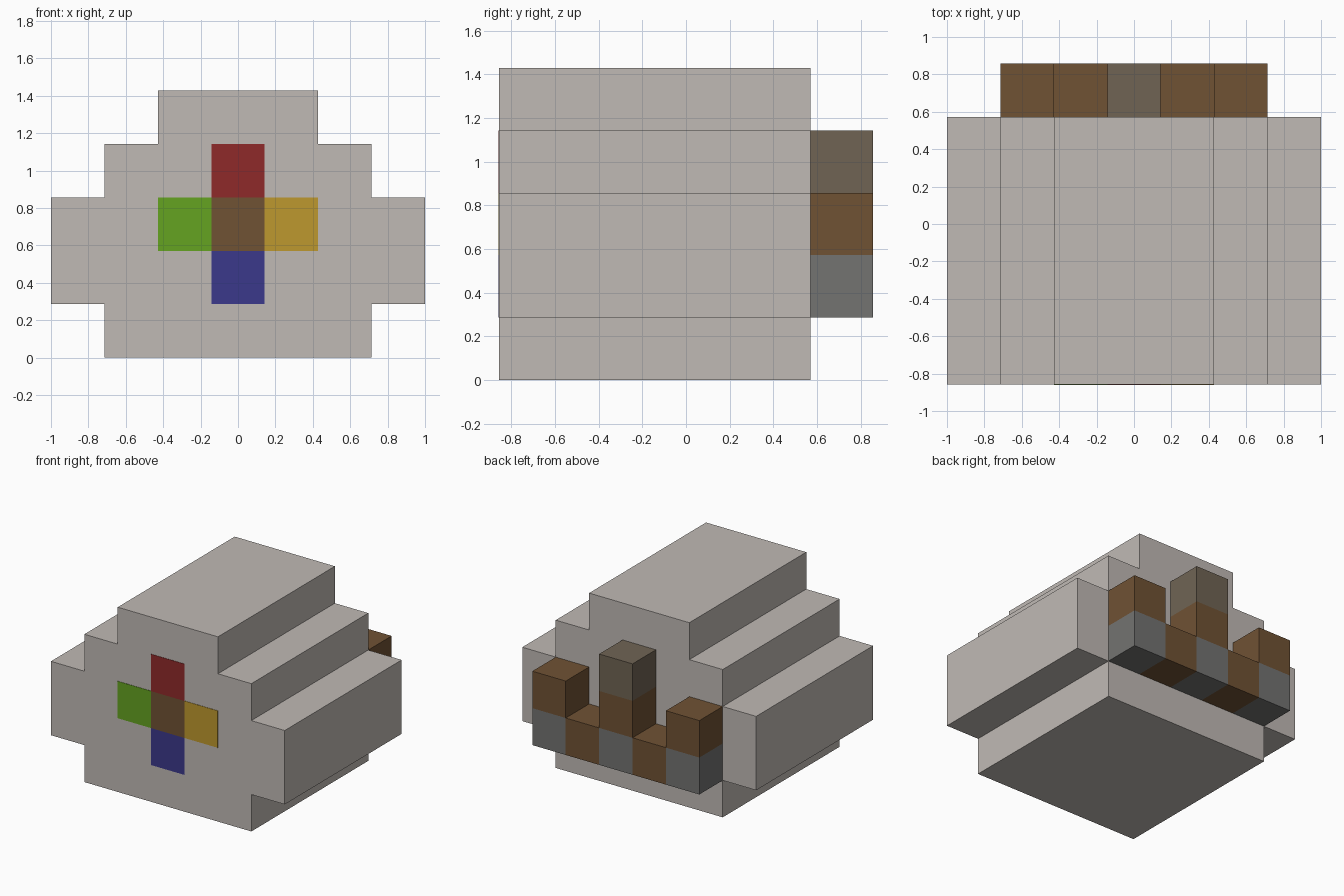
import bpy
import bmesh

U = 2 / 7            # edge of one block
FRONT = -3 * U       # front of the body
BACK = 2 * U         # back of the body, where the toes begin

if "Cube" in bpy.data.objects:
    bpy.data.objects.remove(bpy.data.objects["Cube"], do_unlink=True)


def linear(c):
    c /= 255
    return c / 12.92 if c <= 0.04045 else ((c + 0.055) / 1.055) ** 2.4


def material(name, *rgb):
    mat = bpy.data.materials.new(name)
    mat.use_nodes = True
    colour = [linear(c) for c in rgb] + [1]
    mat.diffuse_color = colour
    mat.node_tree.nodes["Principled BSDF"].inputs["Base Color"].default_value = colour
    return mat


stone = material("pale_stone", 192, 186, 181)
brown = material("brown", 112, 82, 52)
taupe = material("taupe", 112, 100, 84)
grey = material("grey", 115, 115, 113)
red = material("red", 143, 42, 42)
green = material("green", 101, 163, 33)
yellow = material("yellow", 190, 152, 46)
blue = material("blue", 59, 57, 139)


def extrude_object(name, polygons, y0, y1, mats):
    """Extrude joined polygons, given as (x, z) in blocks, from y0 to y1."""
    bm = bmesh.new()
    for poly in polygons:
        bm.faces.new([bm.verts.new((x * U, y0, z * U)) for x, z in poly])
    bmesh.ops.remove_doubles(bm, verts=bm.verts, dist=1e-4)
    result = bmesh.ops.extrude_face_region(bm, geom=bm.faces[:], use_keep_orig=True)
    moved = [v for v in result["geom"] if isinstance(v, bmesh.types.BMVert)]
    bmesh.ops.translate(bm, verts=moved, vec=(0, y1 - y0, 0))
    bmesh.ops.recalc_face_normals(bm, faces=bm.faces)
    mesh = bpy.data.meshes.new(name)
    bm.to_mesh(mesh)
    bm.free()
    for mat in mats:
        mesh.materials.append(mat)
    obj = bpy.data.objects.new(name, mesh)
    bpy.context.collection.objects.link(obj)
    return obj


def cell(col, row):
    """Unit square centred on column col, standing on height row."""
    return [(col - .5, row), (col + .5, row), (col + .5, row + 1), (col - .5, row + 1)]


# Stepped body: mirrored half outline
half = [(2.5, 0), (2.5, 1), (3.5, 1), (3.5, 3), (2.5, 3), (2.5, 4), (1.5, 4), (1.5, 5)]
outline = half + [(-x, z) for x, z in reversed(half)]
extrude_object("body", [outline], FRONT, BACK, [stone])

# Toes at the back: a row of five, with raised outer and middle toes
toes = {(col, 1): grey if col % 2 == 0 else brown for col in range(-2, 3)}
toes.update({(col, 2): brown for col in (-2, 0, 2)})
toes[0, 3] = taupe
toe_mats = [grey, brown, taupe]
claws = extrude_object("toes", [cell(*c) for c in toes], BACK, BACK + U, toe_mats)
for face in claws.data.polygons:
    inside = (face.center - face.normal * U / 2) / U
    mat = toes[round(inside.x), int(inside.z)]
    face.material_index = toe_mats.index(mat)

# Coloured cross on the front
for name, col, row, mat in (("top", 0, 3, red), ("bottom", 0, 1, blue),
                            ("right", -1, 2, green), ("left", 1, 2, yellow),
                            ("centre", 0, 2, brown)):
    extrude_object("cross_" + name, [cell(col, row)], FRONT - 0.003, FRONT, [mat])
